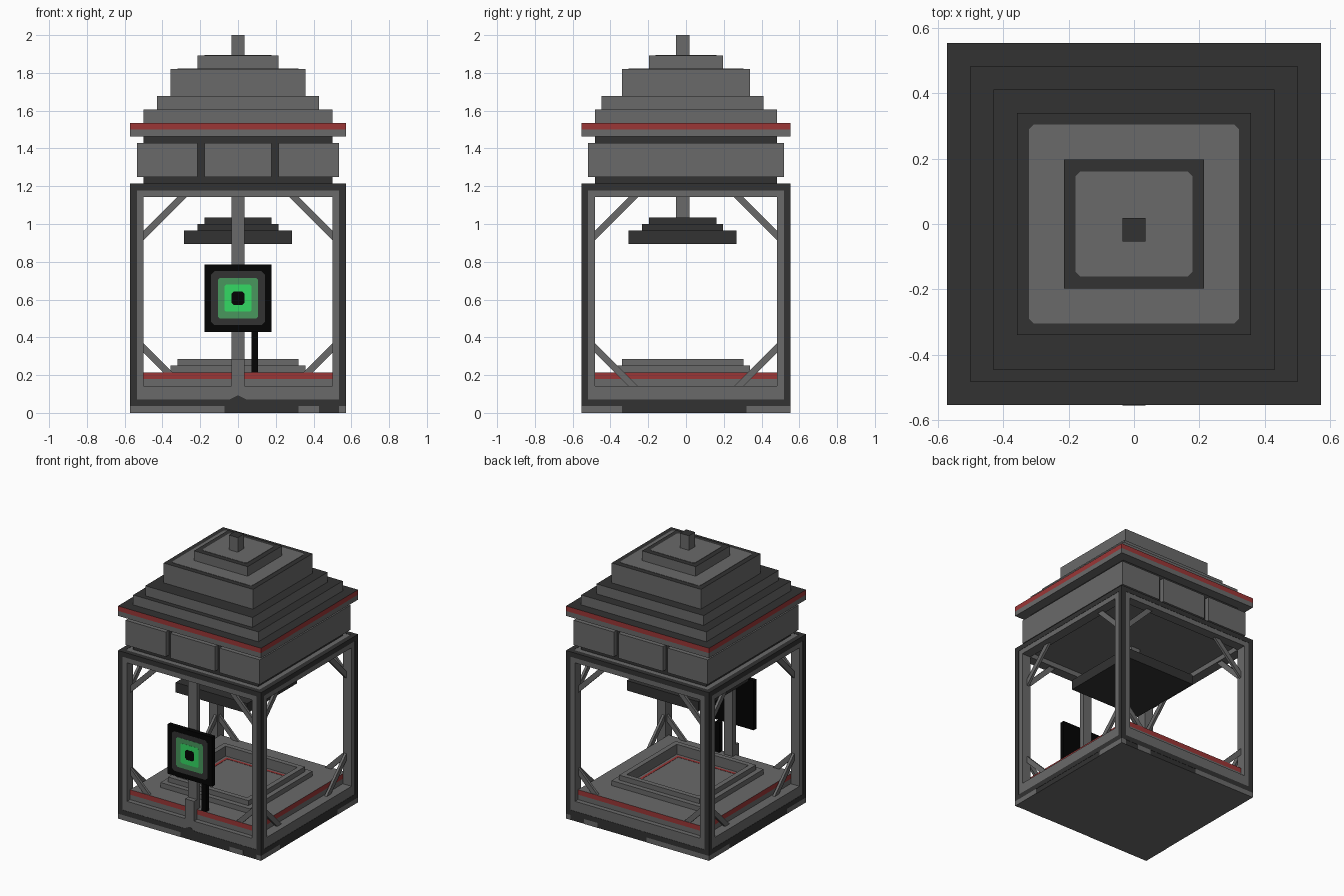
import bpy, bmesh
from mathutils import Vector

if "Cube" in bpy.data.objects:
    bpy.data.objects.remove(bpy.data.objects["Cube"])

U = 2 / 56  # one grid step of the blocky design


def mat(name, r, g, b):
    m = bpy.data.materials.new(name)
    m.diffuse_color = (r, g, b, 1)
    m.use_nodes = True
    m.node_tree.nodes["Principled BSDF"].inputs["Base Color"].default_value = m.diffuse_color
    return m


LIGHT = mat("light_grey", 0.143, 0.143, 0.143)
DARK = mat("dark_grey", 0.032, 0.032, 0.032)
RED = mat("red", 0.33, 0.037, 0.037)
BLACK = mat("black", 0.001, 0.001, 0.001)
DULL = mat("dull_green", 0.065, 0.31, 0.11)
BRIGHT = mat("bright_green", 0.033, 0.70, 0.125)


def prism(name, pts, axis, a, b, side, top=None, bottom=None):
    """Extrude a 2D outline along an axis; colour faces by direction."""
    def place(p, d):
        v = list(p)
        v.insert(axis, d)
        return Vector(v) * U
    bm = bmesh.new()
    va = [bm.verts.new(place(p, a)) for p in pts]
    vb = [bm.verts.new(place(p, b)) for p in pts]
    bm.faces.new(va)
    bm.faces.new(vb)
    n = len(pts)
    for i in range(n):
        j = (i + 1) % n
        bm.faces.new((va[i], va[j], vb[j], vb[i]))
    bmesh.ops.recalc_face_normals(bm, faces=bm.faces)
    for f in bm.faces:
        f.normal_update()
        f.material_index = 1 if f.normal.z > 0.9 else 2 if f.normal.z < -0.9 else 0
    me = bpy.data.meshes.new(name)
    bm.to_mesh(me)
    bm.free()
    for m in (side, top or side, bottom or side):
        me.materials.append(m)
    ob = bpy.data.objects.new(name, me)
    bpy.context.collection.objects.link(ob)
    return ob


def box(name, x0, x1, y0, y1, z0, z1, side, top=None, bottom=None):
    return prism(name, [(x0, y0), (x1, y0), (x1, y1), (x0, y1)], 2, z0, z1,
                 side, top, bottom)


def block(name, hx, hy, z0, z1, side, top=None, bottom=None, cy=0):
    return box(name, -hx, hx, cy - hy, cy + hy, z0, z1, side, top, bottom)


def cut_rect(hx, hy, c, cy=0):
    """Rectangle outline with clipped corners."""
    return [(-hx + c, cy - hy), (hx - c, cy - hy), (hx, cy - hy + c), (hx, cy + hy - c),
            (hx - c, cy + hy), (-hx + c, cy + hy), (-hx, cy + hy - c), (-hx, cy - hy + c)]


def ring(name, hx, hy, ix, iy, z0, z1, side, top, cy=0):
    for s in (-1, 1):
        x0, x1 = sorted((s * ix, s * hx))
        box(name, x0, x1, cy - hy, cy + hy, z0, z1, side, top)
        y0, y1 = sorted((cy + s * iy, cy + s * hy))
        box(name, -ix, ix, y0, y1, z0, z1, side, top)


# Base slab with light side patches
block("base_slab", 15.95, 15.45, 0, 1, DARK, bottom=LIGHT)
for s in (-1, 1):
    for x0, x1 in ((-16, -2), (9, 12), (15, 16)):
        y0, y1 = sorted((s * 15.4, s * 15.5))
        box("base_patch", x0, x1, y0, y1, 0, 1, LIGHT)
    for y0, y1 in ((-15.5, -9.5), (9, 15.5)):
        x0, x1 = sorted((s * 15.9, s * 16))
        box("base_patch", x0, x1, y0, y1, 0, 1, LIGHT)

# Open frame: light posts and beams with dark outer edges
for s in (-1, 1):
    for t in (-1, 1):
        for name, i, ox, oy, m in (("frame_post", 0, 15.95, 15.45, LIGHT),
                                   ("frame_post_edge", 1, 16, 15.5, DARK)):
            x0, x1 = sorted((s * (14 + i), s * ox))
            y0, y1 = sorted((t * (13.5 + i), t * oy))
            box(name, x0, x1, y0, y1, 1, 33.95 + 0.05 * i, m)
    for z0, z1, e0, e1 in ((1, 4, 1, 2), (32, 33.95, 33, 34)):
        for name, i, o, a, b, m in (("frame_beam", 0, 0.05, z0, z1, LIGHT),
                                    ("frame_beam_edge", 1, 0, e0, e1, DARK)):
            y0, y1 = sorted((s * (13.5 + i), s * (15.5 - o)))
            box(name, -15, 15, y0, y1, a, b, m)
            x0, x1 = sorted((s * (14 + i), s * (16 - o)))
            box(name, x0, x1, -14.5, 14.5, a, b, m)

# Thin diagonal braces in the corners of all four openings
for s in (-1, 1):
    for t in (-1, 1):
        for w, axis, d0, d1, foot in ((14, 1, 13.9, 14.4, 6), (13.5, 0, 14.3, 14.8, 4)):
            upper = [(w, 25.6), (w, 27), (w - 5, 32), (w - 6.4, 32)]
            lower = [(w, 10.3), (w, 8.9), (w - 8.9 + foot, foot), (w - 10.3 + foot, foot)]
            for name, pts in (("upper_brace", upper), ("lower_brace", lower)):
                prism(name, [(s * h, z) for h, z in pts], axis, t * d0, t * d1, LIGHT)

# Stepped platform: red-edged plate, two raised frames, red line on the inner floor
block("platform_floor", 14, 14.5, 1, 5, LIGHT)
block("platform_red_band", 14, 14.5, 5, 6, RED, top=LIGHT)
ring("platform_step", 10, 10, 8, 8, 6, 7, LIGHT, LIGHT, cy=-0.5)
ring("platform_rim", 9, 9, 8, 8, 7, 8, LIGHT, LIGHT, cy=-0.5)
ring("platform_floor_line", 7.5, 7.5, 7, 7, 5.95, 6.05, RED, RED, cy=-0.5)

# Front pole, its foot and the display
box("pole_foot", -1, 1, -15.45, -13.5, 1, 8, LIGHT)
prism("pole_foot_mark", [(-1.8, 1), (1.8, 1), (1.2, 2), (0, 2.6), (-1.2, 2)], 1,
      -15.5, -15.4, DARK)
box("pole", -1, 1, -14.5, -13.5, 8, 32, LIGHT)
box("display_stand", 2, 3, -14.5, -13.5, 6, 12, BLACK)
box("display_panel", -5, 5, -15.4, -14.5, 12, 22, BLACK)
for i, (name, h, c, m) in enumerate((("display_bezel", 4, 0.5, DARK),
                                     ("display_outer_square", 3, 0.3, DULL),
                                     ("display_inner_square", 2, 0.25, BRIGHT),
                                     ("display_dot", 1, 0.35, BLACK))):
    prism(name, cut_rect(h, h, c, 17), 1, -15.43 - 0.03 * i, -15.35, m)

# Hanging lamp
block("lamp_rod", 1, 1, 29, 33, LIGHT, cy=-0.5)
block("lamp_cap", 5, 5, 28, 29, DARK, cy=-0.5)
block("lamp_step", 6, 6, 27, 28, DARK, cy=-0.5)
block("lamp_shade", 8, 8, 25, 27, DARK, cy=-0.5)

# Ceiling and panelled band
block("ceiling", 14.5, 14, 33, 33.9, LIGHT)
block("band_core", 14, 13.5, 33.9, 41, DARK)
for x0, x1 in ((-15, -6), (-5, 5), (6, 15)):
    box("band_panel", x0, x1, -14.5, 14.5, 35, 40, LIGHT)

# Stepped roof
block("eave", 16, 15.5, 41, 42, LIGHT)
block("eave_red_band", 16, 15.5, 42, 43, RED, top=DARK)
block("roof_step_low", 14, 13.5, 43, 45, LIGHT, top=DARK)
block("roof_step_middle", 12, 12, 45, 47, LIGHT, top=DARK, cy=-0.5)
block("roof_step_high", 10, 9.5, 47, 51, LIGHT, top=DARK)
block("roof_cap", 6, 5.5, 51, 53, LIGHT, top=DARK)
prism("roof_step_inlay", cut_rect(9, 8.5, 0.4), 2, 50.95, 51.06, LIGHT)
prism("roof_cap_inlay", cut_rect(5, 4.5, 0.4), 2, 52.95, 53.06, LIGHT)
block("roof_finial", 1, 1, 53, 56, LIGHT, top=DARK, cy=-0.5)
